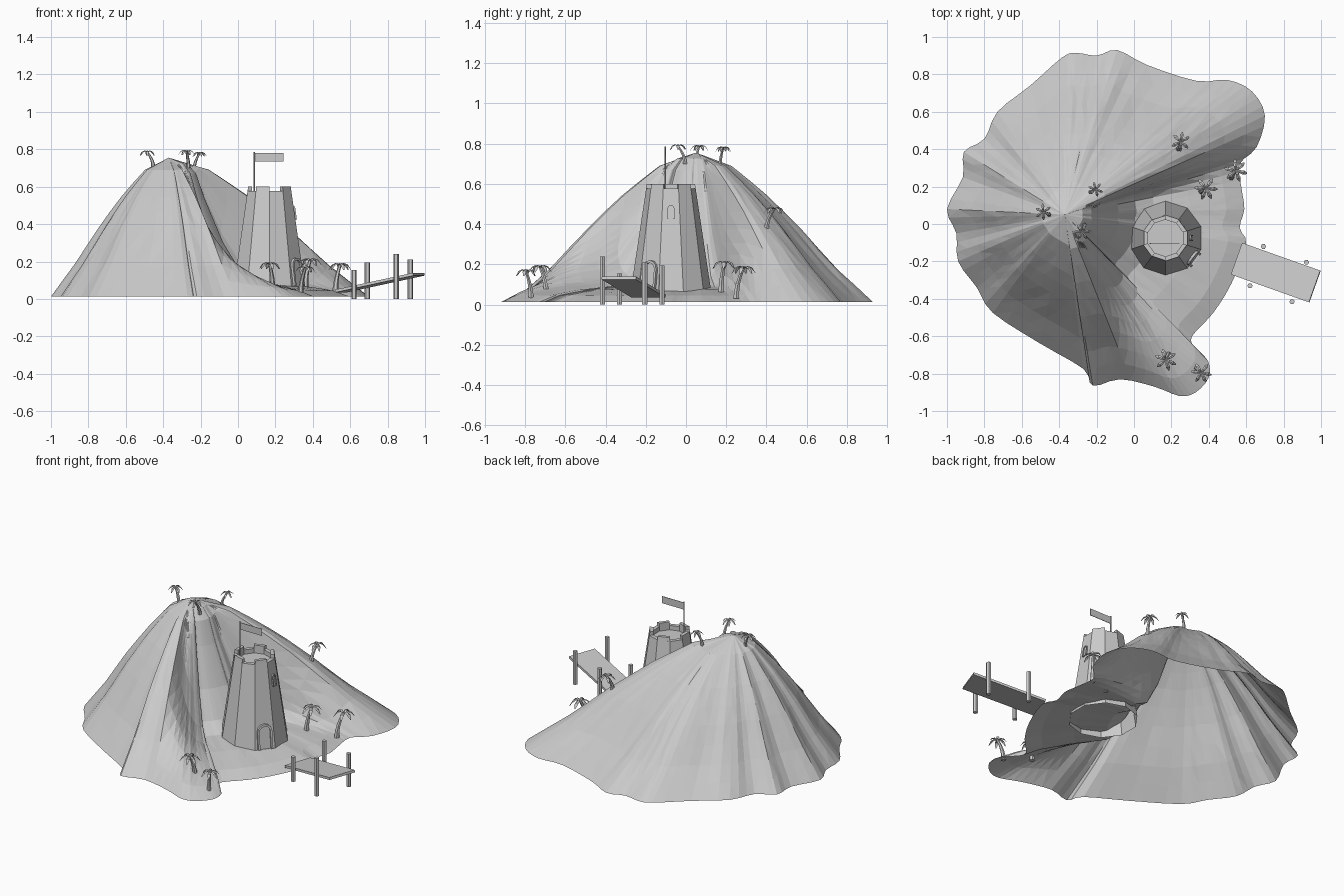
import bpy, bmesh, math, random
from mathutils import Vector, Matrix

if "Cube" in bpy.data.objects:
    bpy.data.objects.remove(bpy.data.objects["Cube"])

random.seed(4)
grey = bpy.data.materials.new("plain_grey")
grey.diffuse_color = (0.6, 0.6, 0.6, 1)
grey.use_nodes = True
grey.node_tree.nodes["Principled BSDF"].inputs["Base Color"].default_value = grey.diffuse_color


def finish(name, bm, closed=True):
    if closed:
        bmesh.ops.recalc_face_normals(bm, faces=bm.faces)
    me = bpy.data.meshes.new(name)
    bm.to_mesh(me)
    bm.free()
    me.materials.append(grey)
    ob = bpy.data.objects.new(name, me)
    bpy.context.collection.objects.link(ob)
    return ob


def lerp_table(t, table):
    for (a, va), (b, vb) in zip(table, table[1:]):
        if t <= b:
            return va + (vb - va) * max(0, (t - a) / (b - a))
    return table[-1][1]


def loft(bm, rings, bottom=True, top=True):
    """Skin a list of closed rings of points."""
    vs = [[bm.verts.new(p) for p in r] for r in rings]
    n = len(vs[0])
    for a, b in zip(vs, vs[1:]):
        for i in range(n):
            bm.faces.new((a[i], a[(i + 1) % n], b[(i + 1) % n], b[i]))
    if bottom:
        bm.faces.new(vs[0][::-1])
    if top:
        bm.faces.new(vs[-1])


def circle(c, r, n, start=0.0):
    return [Vector((c[0] + r * math.cos(start + 2 * math.pi * i / n),
                    c[1] + r * math.sin(start + 2 * math.pi * i / n), c[2])) for i in range(n)]


# Island: open shell of rays running from the peak to the shoreline
peak = Vector((-0.37, 0.05))
shore = [(-.31, .915), (-.2, .9), (-.09, .93), (.07, .85), (.335, .765), (.5, .77), (.63, .71),
         (.7, .58), (.655, .41), (.565, .32), (.575, .19), (.59, .08), (.565, -.02), (.6, -.11),
         (.52, -.32), (.42, -.48), (.31, -.6), (.325, -.66), (.395, -.73), (.4, -.82),
         (.33, -.9), (.245, -.92), (.11, -.87), (-.075, -.83), (-.22, -.865), (-.27, -.775),
         (-.5, -.64), (-.755, -.475), (-.84, -.34), (-.94, -.2), (-.95, -.05), (-1, .08),
         (-.915, .25), (-.91, .385), (-.8, .455), (-.73, .6), (-.555, .74), (-.385, .89)]
hill = [(0, .755), (.2, .69), (.37, .57), (.56, .41), (.78, .195), (1, .012)]
cove = [(0, .755), (.1, .725), (.15, .67), (.2, .53), (.3, .3), (.4, .14), (.5, .09),
        (.7, .075), (.9, .045), (1, .012)]
# share of hill profile by direction in degrees; low on the cove side
share = [(-68, 1), (-62, .6), (-57, .3), (-52, .1), (-47, 0), (12, 0), (16, .15), (20, .65), (24, 1)]
steps = [.1, .15, .2, .3, .4, .5, .6, .7, .8, .9, 1]

rays = []
n = len(shore)
for i in range(n):
    p0, p1, p2, p3 = (Vector(shore[(i + k) % n]) for k in (-1, 0, 1, 2))
    for t in (0, 1 / 3, 2 / 3):
        rays.append(p1 + .5 * t * (p2 - p0) + t * t * (p0 - 2.5 * p1 + 2 * p2 - .5 * p3)
                    + t ** 3 * .5 * (p3 - p0 + 3 * (p1 - p2)))

bm = bmesh.new()
top = bm.verts.new((peak.x, peak.y, .755))
cols = []
for p in rays:
    d = p - peak
    w = lerp_table(math.degrees(math.atan2(d.y, d.x)), share)
    ridge = random.uniform(-.006, .006)
    col = []
    for t in steps:
        z = w * lerp_table(t, hill) + (1 - w) * lerp_table(t, cove)
        z += (ridge + random.uniform(-.003, .003)) * 6.75 * t * t * (1 - t) * (.3 + .7 * w)
        xy = peak + d * t
        col.append(bm.verts.new((xy.x, xy.y, z)))
    cols.append(col)
for i, b in enumerate(cols):
    a = cols[i - 1]
    bm.faces.new((top, b[0], a[0]))
    for k in range(len(steps) - 1):
        bm.faces.new((a[k], b[k], b[k + 1], a[k + 1]))
bmesh.ops.triangulate(bm, faces=bm.faces[:])
bmesh.ops.recalc_face_normals(bm, faces=bm.faces)
if sum(f.normal.z for f in bm.faces) < 0:
    bmesh.ops.reverse_faces(bm, faces=bm.faces[:])
finish("island", bm, False)

# Tower: ten-sided tapered shaft, open below, with sunken deck
TX, TY = .168, -.075
V0 = math.pi / 2
bm = bmesh.new()
loft(bm, [circle((TX, TY, z), r, 10, V0) for r, z in
          [(.202, .05), (.198, .08), (.123, .578), (.098, .578), (.098, .55)]], bottom=False)
finish("tower", bm)

# Battlements on every other side
bm = bmesh.new()
outer0, outer1 = (circle((TX, TY, z), r, 10, V0) for r, z in [(.123, .577), (.12, .6)])
inner0, inner1 = (circle((TX, TY, z), .098, 10, V0) for z in (.577, .6))
for i in range(0, 10, 2):
    j = i + 1
    loft(bm, [[r[k] for r, k in ((outer0, i), (outer0, j), (inner0, j), (inner0, i))],
              [r[k] for r, k in ((outer1, i), (outer1, j), (inner1, j), (inner1, i))]])
finish("battlements", bm)


def arch_part(name, angle, z0, half, height, frame, depth, lift):
    """Arched frame and panel leaning against one side of the tower."""
    def outline(h, top_z):
        pts = [(-h, 0), (h, 0)]
        return pts + [(h * math.cos(a), top_z - h + h * math.sin(a))
                      for a in (math.pi * k / 6 for k in range(7))]
    flat = math.cos(math.pi / 10)
    slope = (.198 - .123) / (.578 - .08) * flat
    ca, sa = math.cos(angle), math.sin(angle)

    def place(u, v, out):
        z = z0 + v
        r = .198 * flat - slope * (z - .08) + out
        return Vector((TX + r * ca - u * sa, TY + r * sa + u * ca, z))
    big, small = outline(half, height), outline(half - frame, height - frame)
    bm = bmesh.new()
    loft(bm, [[place(*p, -.01) for p in big], [place(*p, depth) for p in big],
              [place(*p, depth) for p in small], [place(*p, lift) for p in small]], False, False)
    finish(name + "_frame", bm, True)
    bm = bmesh.new()
    bm.faces.new([bm.verts.new(place(*p, lift)) for p in small])
    finish(name + "_panel", bm, False)


arch_part("door", math.radians(-36), .07, .045, .15, .012, .014, .003)
arch_part("window", 0, .425, .017, .07, .006, .008, .002)


def tube(name, path, radii, sides):
    bm = bmesh.new()
    loft(bm, [circle(p, r, sides) for p, r in zip(path, radii)])
    return finish(name, bm)


def box(name, size, matrix):
    bm = bmesh.new()
    bmesh.ops.create_cube(bm, size=1, matrix=matrix @ Matrix.Diagonal((*size, 1)))
    return finish(name, bm)


# Flag and pole
tube("flag_pole", [(.087, -.104, .54), (.087, -.104, .785)], [.004, .004], 6)
box("flag", (.152, .003, .044), Matrix.Translation((.166, -.104, .757)))

# Jetty: sloping deck and four posts
turn = Matrix.Rotation(math.radians(-19.6), 4, 'Z') @ Matrix.Rotation(math.radians(-11.5), 4, 'Y')
box("jetty_deck", (.452, .18, .015), Matrix.Translation((.758, -.26, .087)) @ turn)
for x, y, h in [(.692, -.12, .195), (.922, -.205, .21), (.62, -.33, .155), (.845, -.415, .24)]:
    tube("jetty_post", [(x, y, 0), (x, y, h)], [.0145, .0145], 6)


# Palms: bent trunk with a crown of drooping folded leaves
def palm(base, crown, reach, leaves):
    b, c = Vector(base), Vector(crown)
    path = []
    for k in range(5):
        t = k / 4
        path.append(Vector((b.x + (c.x - b.x) * t * t, b.y + (c.y - b.y) * t * t,
                            b.z + (c.z - b.z) * t)))
    s = reach / .06
    tube("palm_trunk", path, [.016 * s, .014 * s, .012 * s, .01 * s, .009 * s], 6)
    bm = bmesh.new()
    start = random.uniform(0, 6)
    for i in range(leaves):
        a = start + 2 * math.pi * i / leaves + random.uniform(-.15, .15)
        d, side = Vector((math.cos(a), math.sin(a), 0)), Vector((-math.sin(a), math.cos(a), 0))
        rows = []
        for t, z, w in [(0, 0, .003), (.35, .012, .008), (.7, .004, .011), (1, -.024, .003)]:
            m = c + d * reach * t + Vector((0, 0, z * s))
            e = side * w * s
            rows.append([bm.verts.new(p) for p in (m - e - Vector((0, 0, w * s * .5)), m,
                                                   m + e - Vector((0, 0, w * s * .5)))])
        for r, q in zip(rows, rows[1:]):
            for k in (0, 1):
                bm.faces.new((r[k], q[k], q[k + 1], r[k + 1]))
    finish("palm_leaves", bm, False)


for base, crown, reach, n in [
        ((-.452, .05, .7), (-.485, .065, .785), .044, 6),
        ((-.235, .17, .69), (-.205, .185, .778), .04, 6),
        ((-.265, -.005, .7), (-.275, -.04, .788), .044, 6),
        ((.235, .4, .37), (.25, .44, .475), .052, 6),
        ((.36, .175, .06), (.385, .19, .205), .062, 6),
        ((.52, .25, .03), (.545, .285, .18), .062, 6),
        ((.185, -.695, .05), (.17, -.725, .185), .06, 6),
        ((.335, -.77, .03), (.36, -.795, .165), .055, 6)]:
    palm(base, crown, reach, n)
